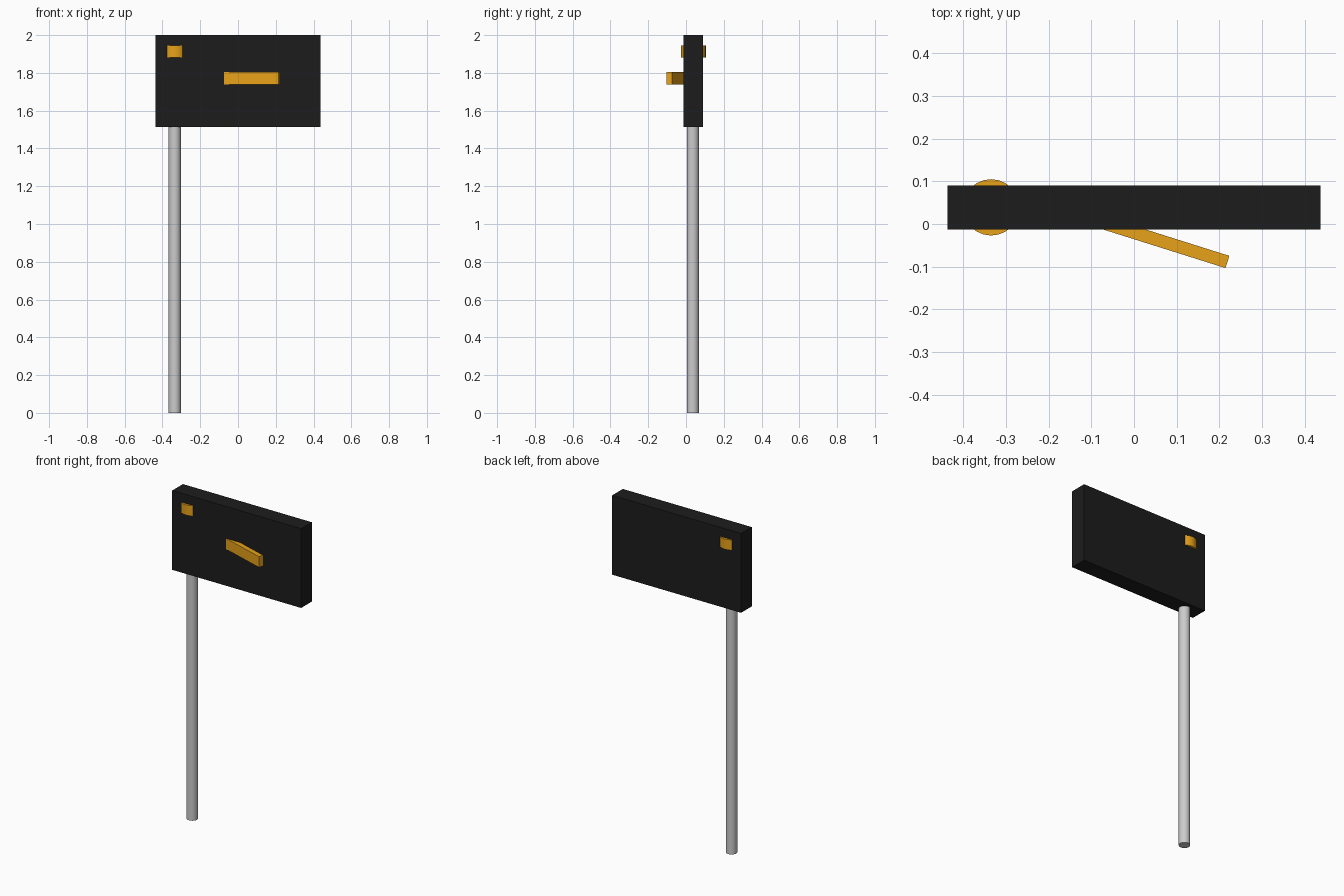
import bpy
from math import radians, cos, sin

if "Cube" in bpy.data.objects:
    bpy.data.objects.remove(bpy.data.objects["Cube"])


def material(name, color):
    m = bpy.data.materials.new(name)
    m.diffuse_color = (*color, 1)
    m.use_nodes = True
    m.node_tree.nodes["Principled BSDF"].inputs["Base Color"].default_value = m.diffuse_color
    return m


black = material("black_paint", (0.012, 0.012, 0.012))
amber = material("amber_paint", (0.8, 0.36, 0.01))


def box(name, center, size, mat, turn=0):
    bpy.ops.mesh.primitive_cube_add(size=1, location=center, rotation=(0, 0, turn))
    ob = bpy.context.object
    ob.name = name
    ob.scale = size
    bpy.ops.object.transform_apply(location=False, rotation=False, scale=True)
    ob.data.materials.append(mat)
    return ob


def cylinder(name, x, y, z0, z1, radius, sides, mat=None):
    bpy.ops.mesh.primitive_cylinder_add(vertices=sides, radius=radius, depth=z1 - z0,
                                        location=(x, y, (z0 + z1) / 2))
    ob = bpy.context.object
    ob.name = name
    bpy.ops.object.shade_smooth_by_angle(angle=radians(35))
    if mat:
        ob.data.materials.append(mat)
    return ob


POLE_X, POLE_Y = -0.335, 0.039

# Sign panel
box("panel", (0, POLE_Y, 1.757), (0.874, 0.103, 0.486), black)

# Support pole, running up into the panel, and its collar
cylinder("pole", POLE_X, POLE_Y - 0.003, 0, 1.93, 0.032, 32)
cylinder("collar", POLE_X, POLE_Y, 1.882, 1.945, 0.066, 24, amber)

# Slanted arm emerging from the panel front
angle = radians(-17.5)
length = 0.40
tip = (0.219, -0.089)
box("arm", (tip[0] - cos(angle) * length / 2, tip[1] - sin(angle) * length / 2, 1.771),
    (length, 0.030, 0.066), amber, angle)
